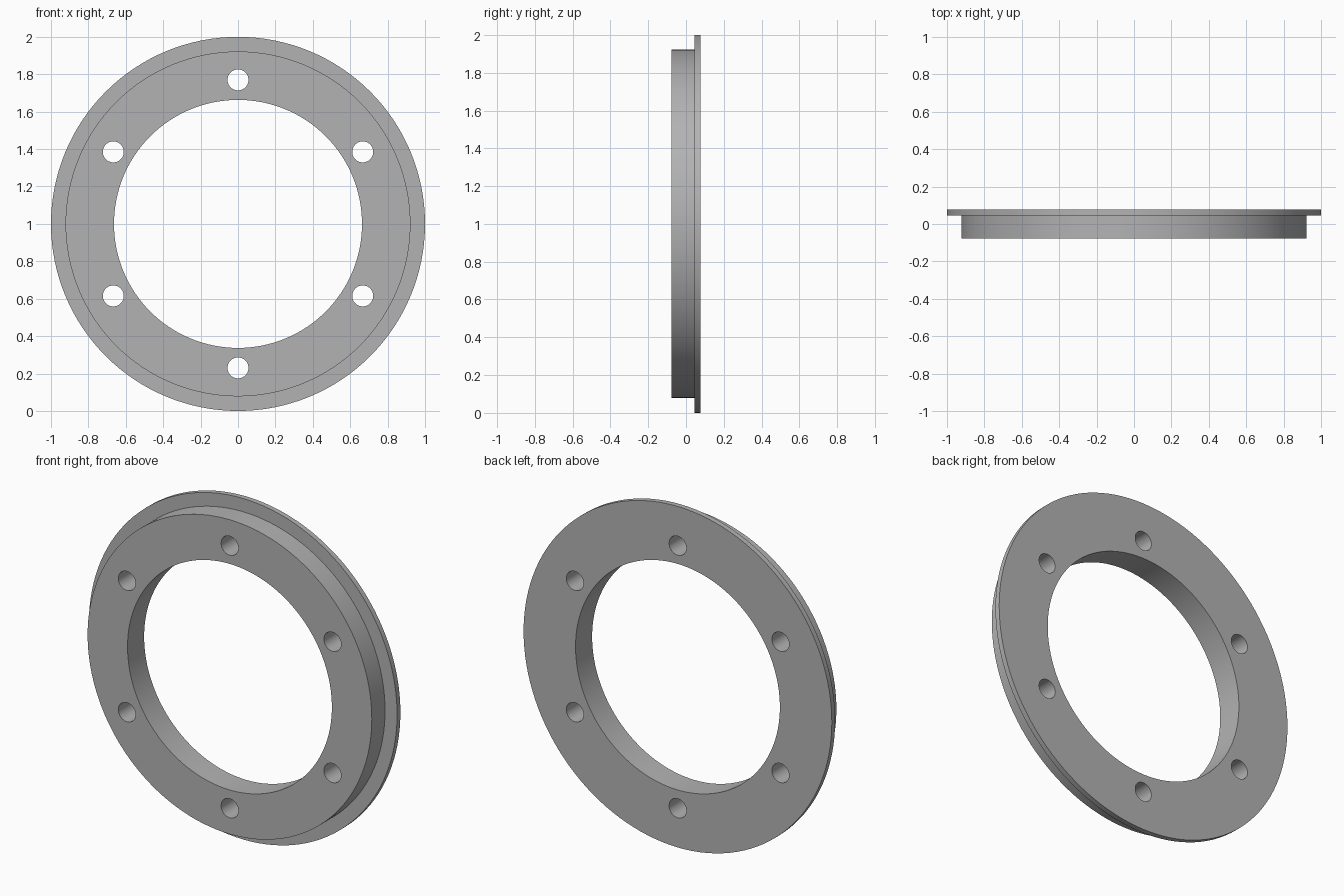
import bpy
import bmesh
from math import cos, sin, tau, radians
from mathutils import Vector, Matrix

SEGMENTS = 128
HALF_DEPTH = 0.077
CENTRE = Vector((0, 0, 1))

default_cube = bpy.data.objects.get("Cube")
if default_cube:
    bpy.data.objects.remove(default_cube, do_unlink=True)


def make_material(name, colour):
    mat = bpy.data.materials.new(name)
    mat.use_nodes = True
    mat.diffuse_color = colour
    mat.node_tree.nodes["Principled BSDF"].inputs["Base Color"].default_value = colour
    return mat


def make_object(name, bm, mat):
    bmesh.ops.recalc_face_normals(bm, faces=bm.faces[:])
    mesh = bpy.data.meshes.new(name)
    bm.to_mesh(mesh)
    bm.free()
    mesh.materials.append(mat)
    obj = bpy.data.objects.new(name, mesh)
    bpy.context.collection.objects.link(obj)
    return obj


def lathe(name, profile, mat):
    """Revolve a closed (radius, y) profile about the front-to-back axis."""
    bm = bmesh.new()
    rings = []
    for i in range(SEGMENTS):
        a = tau * i / SEGMENTS
        rings.append([bm.verts.new(CENTRE + Vector((r * sin(a), y, r * cos(a))))
                      for r, y in profile])
    for i, ring in enumerate(rings):
        following = rings[(i + 1) % SEGMENTS]
        for j in range(len(profile)):
            k = (j + 1) % len(profile)
            bm.faces.new((ring[j], ring[k], following[k], following[j]))
    return make_object(name, bm, mat)


grey = make_material("plain grey", (0.45, 0.45, 0.45, 1))

# Ring: stepped front shoulder with a thin, wider flange at the back
flange_front = 0.046
ring = lathe("flanged_ring", [
    (0.663, -HALF_DEPTH), (0.922, -HALF_DEPTH), (0.922, flange_front),
    (1.0, flange_front), (1.0, HALF_DEPTH), (0.663, HALF_DEPTH)], grey)

# Six bolt holes, evenly spaced from the top
bm = bmesh.new()
for i in range(6):
    a = tau * i / 6
    place = Matrix.Translation(CENTRE + 0.77 * Vector((sin(a), 0, cos(a))))
    bmesh.ops.create_cone(bm, cap_ends=True, segments=48, radius1=0.056, radius2=0.056,
                          depth=0.4, matrix=place @ Matrix.Rotation(tau / 4, 4, "X"))
cutter = make_object("bolt_hole_cutter", bm, grey)
cutter.hide_render = True

cut = ring.modifiers.new("bolt holes", "BOOLEAN")
cut.operation = "DIFFERENCE"
cut.solver = "EXACT"
cut.object = cutter

bpy.ops.object.select_all(action="DESELECT")
ring.select_set(True)
bpy.context.view_layer.objects.active = ring
bpy.ops.object.modifier_apply(modifier=cut.name)
bpy.data.objects.remove(cutter, do_unlink=True)
bpy.ops.object.shade_smooth_by_angle(angle=radians(30))
